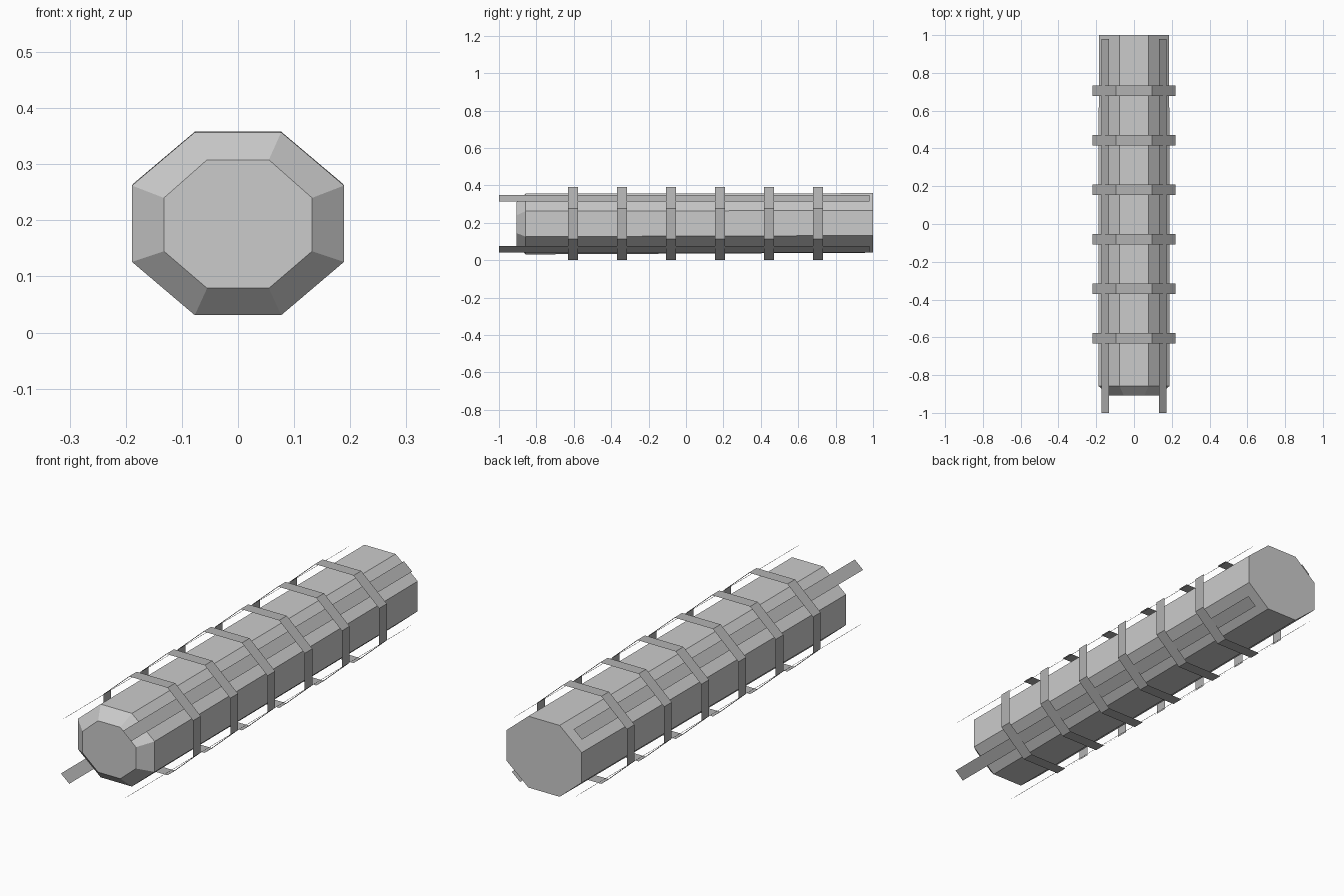
import bpy

if "Cube" in bpy.data.objects:
    bpy.data.objects.remove(bpy.data.objects["Cube"])


def material(name, value):
    m = bpy.data.materials.new(name)
    m.diffuse_color = (value, value, value, 1)
    m.use_nodes = True
    m.node_tree.nodes["Principled BSDF"].inputs["Base Color"].default_value = m.diffuse_color
    return m


LIGHT = material("light grey", 0.6)
DARK = material("mid grey", 0.45)


def octagon(xi, xo, z0, z1, z2, z3, y):
    """Eight points, counter-clockwise seen from the front (-y)."""
    return [(xi, y, z0), (xo, y, z1), (xo, y, z2), (xi, y, z3),
            (-xi, y, z3), (-xo, y, z2), (-xo, y, z1), (-xi, y, z0)]


def add_object(name, verts, faces, mat):
    me = bpy.data.meshes.new(name)
    me.from_pydata(verts, [], faces)
    me.materials.append(mat)
    me.update()
    ob = bpy.data.objects.new(name, me)
    bpy.context.collection.objects.link(ob)
    return ob


def loft(name, sections, mat, caps):
    """Skin octagon sections running from front to back."""
    verts = [p for s in sections for p in s]
    faces = []
    for k in range(len(sections) - 1):
        a, b = k * 8, (k + 1) * 8
        for i in range(8):
            j = (i + 1) % 8
            faces.append((a + i, b + i, b + j, a + j))
    if caps:
        n = len(verts)
        faces.append(tuple(range(8)))
        faces.append(tuple(reversed(range(n - 8, n))))
    return add_object(name, verts, faces, mat)


# Octagonal body with a bevelled front end
loft("body", [
    octagon(0.055, 0.132, 0.079, 0.145, 0.240, 0.308, -0.907),
    octagon(0.077, 0.189, 0.031, 0.126, 0.262, 0.357, -0.857),
    octagon(0.077, 0.186, 0.040, 0.132, 0.266, 0.358, 1.0),
], LIGHT, True)

# Six thin bands standing clear of the body
for n in range(6):
    y = -0.605 + n * 0.262
    loft("band_%d" % (n + 1), [
        octagon(0.095, 0.221, 0.0, 0.114, 0.277, 0.390, y - 0.027),
        octagon(0.095, 0.221, 0.0, 0.114, 0.277, 0.390, y + 0.027),
    ], DARK, False)

# Four long flat rails just under the diagonal sides of the bands
for sx, side in ((1, "right"), (-1, "left")):
    for sz, level in ((1, "upper"), (-1, "lower")):
        xa, za = sx * 0.132, 0.195 + sz * 0.153
        xb, zb = sx * 0.173, 0.195 + sz * 0.118
        face = (0, 1, 2, 3) if sx * sz > 0 else (3, 2, 1, 0)
        add_object("%s_%s_rail" % (level, side),
                   [(xa, -1, za), (xb, -1, zb), (xb, 0.98, zb), (xa, 0.98, za)],
                   [face], DARK)
